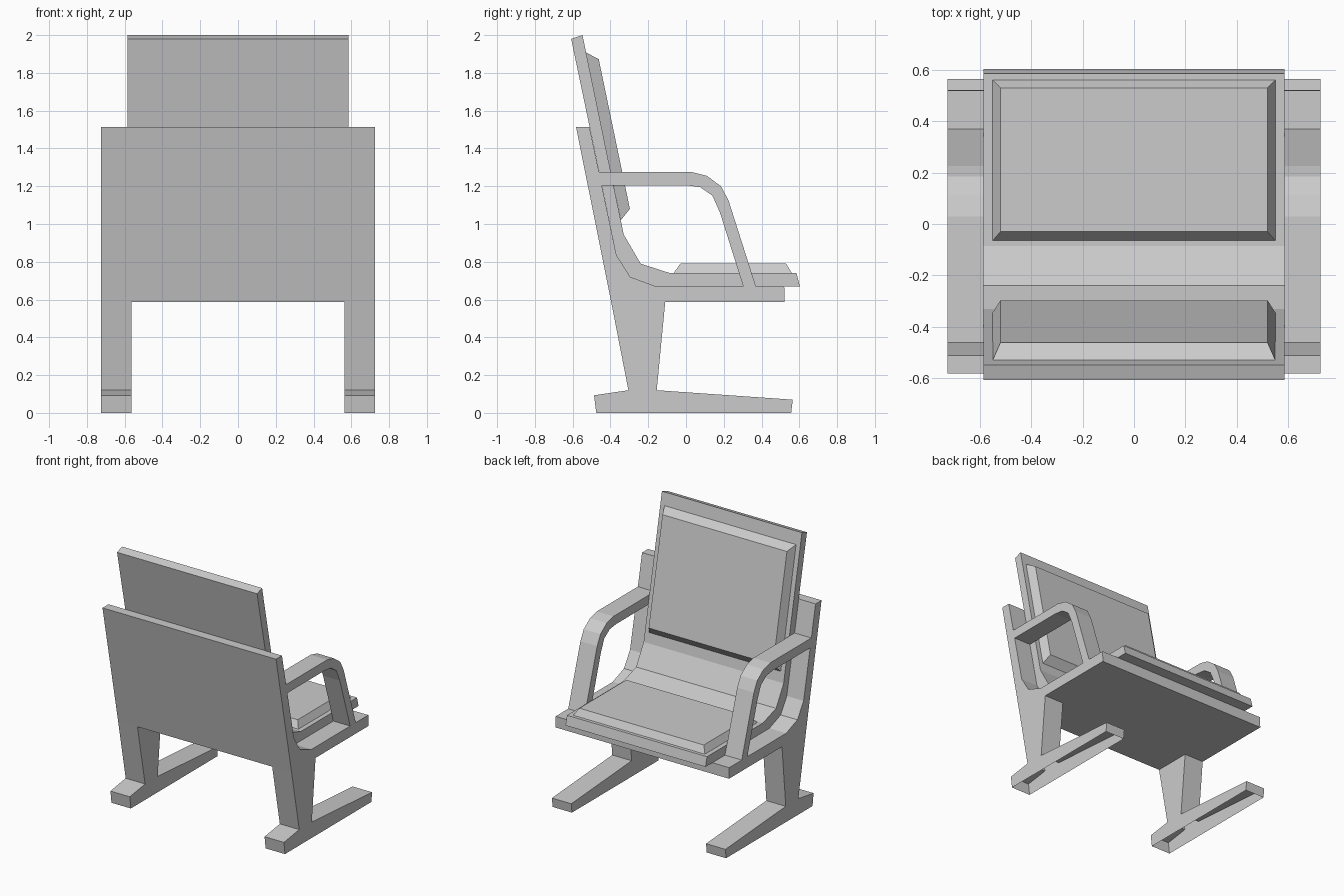
import bpy, bmesh

if "Cube" in bpy.data.objects:
    bpy.data.objects.remove(bpy.data.objects["Cube"])


def make_object(name, build):
    bm = bmesh.new()
    build(bm)
    bmesh.ops.recalc_face_normals(bm, faces=bm.faces[:])
    mesh = bpy.data.meshes.new(name)
    bm.to_mesh(mesh)
    bm.free()
    ob = bpy.data.objects.new(name, mesh)
    bpy.context.collection.objects.link(ob)
    return ob


def prism(name, profile, x0, x1, open_sides=()):
    """Side profile of (y, z) points extruded along x; open_sides are left without a face."""
    def build(bm):
        a = [bm.verts.new((x0, y, z)) for y, z in profile]
        b = [bm.verts.new((x1, y, z)) for y, z in profile]
        bm.faces.new(a)
        bm.faces.new(b[::-1])
        n = len(a)
        for i in range(n):
            if i not in open_sides:
                j = (i + 1) % n
                bm.faces.new((a[i], a[j], b[j], b[i]))
    return make_object(name, build)


def cushion(name, base, top, base_x, top_x):
    """Pad with bevelled sides; base and top are pairs of (y, z) ends."""
    def build(bm):
        rings = []
        for ((y0, z0), (y1, z1)), w in ((base, base_x), (top, top_x)):
            rings.append([bm.verts.new(c) for c in
                          ((-w, y0, z0), (w, y0, z0), (w, y1, z1), (-w, y1, z1))])
        a, b = rings
        bm.faces.new(a)
        bm.faces.new(b)
        for i in range(4):
            j = (i + 1) % 4
            bm.faces.new((a[i], a[j], b[j], b[i]))
    return make_object(name, build)


# Bent seat and backrest shell
prism("seat_shell", [
    (-0.608, 1.98), (-0.548, 2.0), (-0.33, 0.945), (-0.24, 0.79), (-0.085, 0.74),
    (0.585, 0.74), (0.603, 0.67), (-0.16, 0.67), (-0.295, 0.72), (-0.368, 0.835)],
    -0.585, 0.585)

# Wide support behind and below the shell
prism("support_frame", [
    (-0.582, 1.513), (-0.511, 1.513), (-0.368, 0.835), (-0.295, 0.72), (-0.16, 0.67),
    (0.52, 0.67), (0.522, 0.587), (-0.11, 0.587), (-0.396, 0.587)],
    -0.725, 0.725)

# Pads
cushion("seat_cushion", ((-0.065, 0.74), (0.56, 0.74)),
        ((-0.03, 0.79), (0.53, 0.79)), 0.55, 0.52)
cushion("back_cushion", ((-0.345, 1.02), (-0.53, 1.908)),
        ((-0.297, 1.08), (-0.462, 1.873)), 0.55, 0.52)

leg_profile = [
    (-0.396, 0.587), (-0.11, 0.587), (-0.155, 0.12), (0.565, 0.07), (0.557, 0),
    (-0.475, 0), (-0.487, 0.093), (-0.305, 0.12)]
arm_profile = [
    (-0.53, 1.275), (0.03, 1.275), (0.11, 1.255), (0.185, 1.2), (0.225, 1.125),
    (0.37, 0.67), (0.303, 0.67), (0.18, 1.06), (0.14, 1.15), (0.075, 1.195),
    (0.0, 1.205), (-0.515, 1.205)]

# Legs with feet (open underneath) and armrests on both sides
for side, s in (("left", -1), ("right", 1)):
    prism(side + "_leg", leg_profile, s * 0.563, s * 0.725, open_sides=(0, 4))
    prism(side + "_armrest", arm_profile, s * 0.585, s * 0.725)
